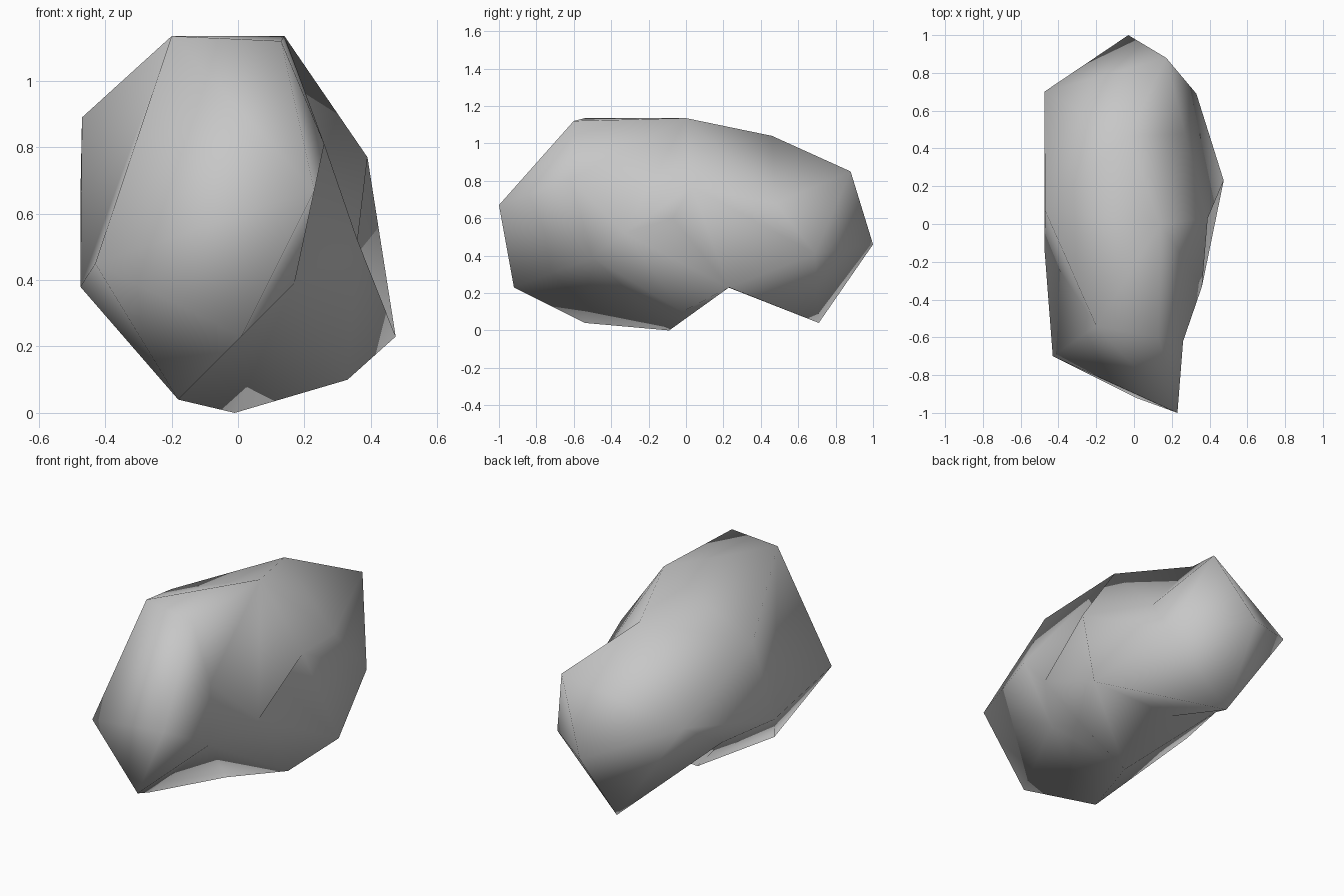
import bpy
import bmesh
from mathutils import Vector

cube = bpy.data.objects.get("Cube")
if cube:
    bpy.data.objects.remove(cube, do_unlink=True)

# Single stone colour
stone = bpy.data.materials.new("stone_grey")
stone.use_nodes = True
grey = (0.57, 0.57, 0.57, 1.0)
stone.diffuse_color = grey
stone.node_tree.nodes["Principled BSDF"].inputs["Base Color"].default_value = grey

# Corners of the rock
corners = {
    # front end
    "A": (0.23, -1.0, 0.67), "B": (0.01, -0.92, 0.23), "C": (-0.43, -0.7, 0.45),
    # crown
    "D": (0.13, -0.6, 1.12), "E": (-0.2, -0.54, 1.135), "F": (0.14, 0, 1.135),
    "T": (-0.03, 0.46, 1.04),
    # underside, with the notch at O and Q
    "G": (-0.18, -0.54, 0.04), "H": (-0.01, -0.09, 0), "I": (-0.06, 0.71, 0.04),
    "O": (-0.1, 0.2, 0.24), "Q": (-0.39, 0.23, 0.36), "R": (0.33, -0.02, 0.1),
    # back end
    "K": (0.33, 0.69, 0.41), "L": (-0.03, 1.0, 0.46), "M": (0.17, 0.88, 0.85),
    # flank on the -x side
    "N": (-0.475, 0.7, 0.64), "P": (-0.475, -0.12, 0.38), "W": (-0.47, 0.07, 0.89),
    # flank on the +x side, with hollows at S, U and V
    "J": (0.475, 0.23, 0.23), "S": (0.17, -0.5, 0.39), "X": (0.39, 0.03, 0.77),
    "Y": (0.36, -0.33, 0.52), "Z": (0.26, -0.62, 0.81),
    "U": (0.27, 0.48, 0.68), "V": (0.32, -0.07, 0.6),
}

bm = bmesh.new()
vert = {name: bm.verts.new(Vector(co)) for name, co in corners.items()}


def fan(hub, rim):
    """Triangles from a hub corner to each neighbouring pair on its rim."""
    for a, b in zip(rim, rim[1:]):
        bm.faces.new((vert[hub], vert[a], vert[b]))


# Closed fans: lower hollow, notch, back hollow, pocket, front cheek, front brow
fan("S", "ABGHRYZA")
fan("Q", "HOINPH")
fan("U", "FTMKXF")
fan("V", "XYJX")
fan("C", "EPGBAE")
fan("D", "AEFZA")

# Open fans joining them
fan("O", "HJI")
fan("T", "MNWF")
fan("W", "FEP")
fan("K", "XJILM")
fan("P", "NW")
fan("P", "GH")
fan("F", "XYZ")
fan("L", "MNI")
fan("J", "YRH")

bmesh.ops.recalc_face_normals(bm, faces=bm.faces[:])
for face in bm.faces:
    face.smooth = True

mesh = bpy.data.meshes.new("rock")
bm.to_mesh(mesh)
bm.free()
mesh.materials.append(stone)
rock = bpy.data.objects.new("rock", mesh)
bpy.context.collection.objects.link(rock)
